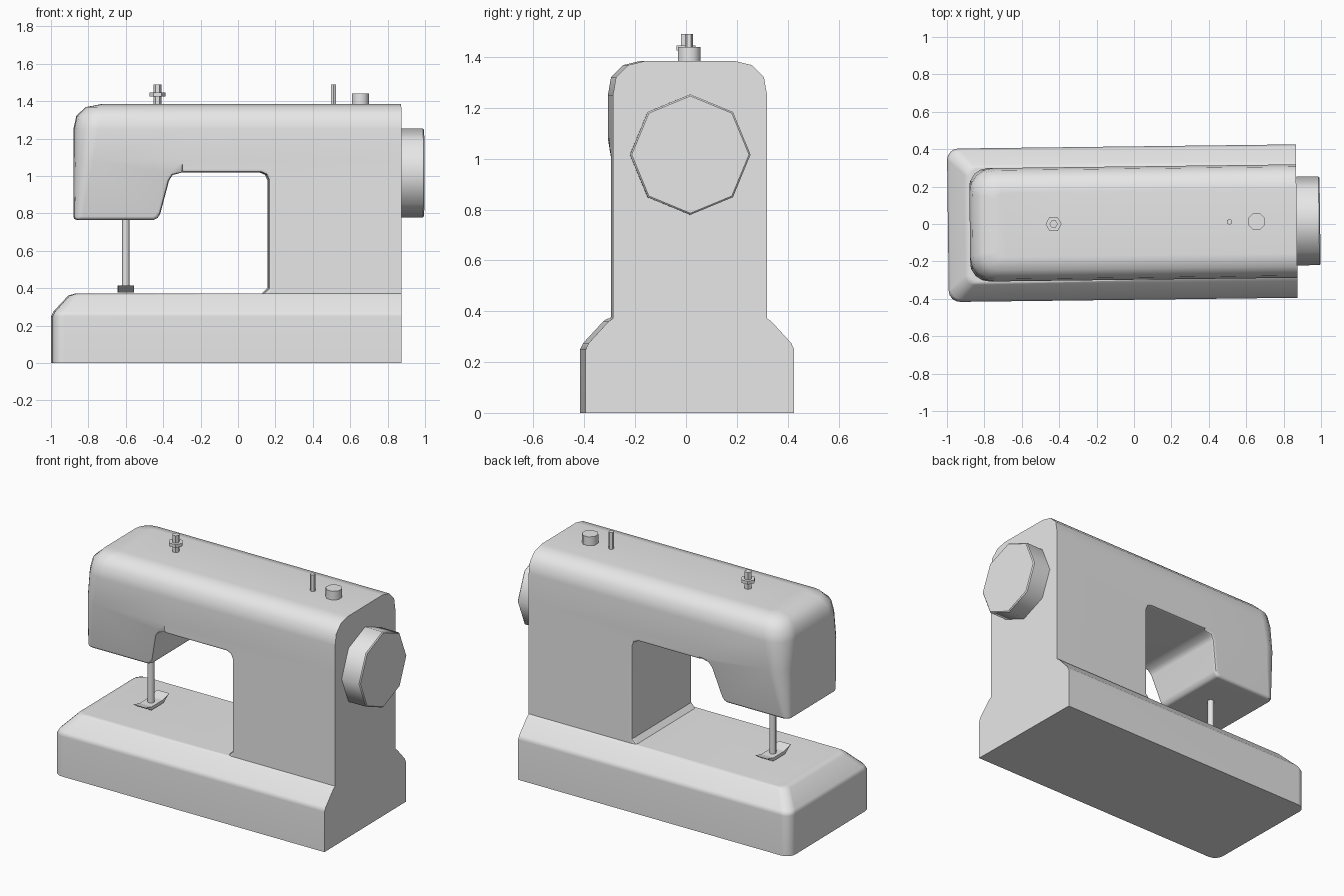
import bpy, bmesh
from math import pi, sin, cos, radians
from mathutils import Matrix, Vector

if "Cube" in bpy.data.objects:
    bpy.data.objects.remove(bpy.data.objects["Cube"])

grey = bpy.data.materials.new("plain grey")
grey.use_nodes = True
grey.diffuse_color = (0.8, 0.8, 0.8, 1)
grey.node_tree.nodes["Principled BSDF"].inputs["Base Color"].default_value = (0.8, 0.8, 0.8, 1)

TURN = radians(0.7)      # the whole machine stands slightly turned
RIGHT = 0.87             # flat wheel end of the body


def make(name, bm):
    bmesh.ops.recalc_face_normals(bm, faces=bm.faces)
    mesh = bpy.data.meshes.new(name)
    bm.to_mesh(mesh)
    bm.free()
    obj = bpy.data.objects.new(name, mesh)
    bpy.context.collection.objects.link(obj)
    mesh.materials.append(grey)
    obj.rotation_euler.z = TURN
    obj.location.y = 0.005
    return obj


def activate(obj):
    bpy.ops.object.select_all(action='DESELECT')
    obj.select_set(True)
    bpy.context.view_layer.objects.active = obj


def smooth(obj, angle=40):
    activate(obj)
    bpy.ops.object.shade_smooth_by_angle(angle=radians(angle))


def boolean(obj, other, operation):
    bpy.context.view_layer.update()
    mod = obj.modifiers.new("join", 'BOOLEAN')
    mod.object, mod.operation, mod.solver = other, operation, 'EXACT'
    activate(obj)
    bpy.ops.object.modifier_apply(modifier=mod.name)
    bpy.data.objects.remove(other)


def plan_ring(left, half, radius, z, steps=4):
    """Rectangle seen from above with its two left corners rounded."""
    pts = [Vector((RIGHT, -half, z)), Vector((RIGHT, half, z))]
    for side, start in ((1, pi / 2), (-1, pi)):
        for i in range(steps + 1):
            a = start + pi / 2 * i / steps
            pts.append(Vector((left + radius + radius * cos(a),
                               side * (half - radius) + radius * sin(a), z)))
    return pts


def loft(name, rings):
    bm = bmesh.new()
    loops = [[bm.verts.new(p) for p in ring] for ring in rings]
    for low, high in zip(loops, loops[1:]):
        for i in range(len(low)):
            j = (i + 1) % len(low)
            bm.faces.new((low[i], low[j], high[j], high[i]))
    bm.faces.new(loops[0])
    bm.faces.new(loops[-1])
    return make(name, bm)


def prism(name, profile, direction):
    """Extrude a closed profile, centred, along a direction."""
    bm = bmesh.new()
    d = Vector(direction)
    face = bm.faces.new([bm.verts.new(Vector(p) - d / 2) for p in profile])
    new = bmesh.ops.extrude_face_region(bm, geom=[face])["geom"]
    bmesh.ops.translate(bm, vec=d, verts=[v for v in new if isinstance(v, bmesh.types.BMVert)])
    return make(name, bm)


def rod(name, x, y, low, high, radius, sides, phase=0.0):
    bm = bmesh.new()
    bmesh.ops.create_cone(bm, cap_ends=True, segments=sides, radius1=radius, radius2=radius,
                          depth=high - low,
                          matrix=Matrix.Translation((x, y, (low + high) / 2)) @ Matrix.Rotation(phase, 4, 'Z'))
    obj = make(name, bm)
    smooth(obj, 50 if sides < 8 else 46)
    return obj


# Column, arm and head as one rounded block
HALF, LEFT = 0.303, -0.878
upper = [(0.2, 0, 0, 0.03), (0.7, 0, 0, 0.03), (1.08, 0, 0, 0.10), (1.25, 0, 0, 0.13),
         (1.32, 0.015, 0.012, 0.125), (1.368, 0.065, 0.06, 0.09), (1.385, 0.155, 0.13, 0.04)]
body = loft("body", [plan_ring(LEFT + dx, HALF - dy, r, z) for z, dx, dy, r in upper])

# Opening below the arm and head
opening = [(-1.2, 0.1), (-1.2, 0.765), (-0.455, 0.765), (-0.432, 0.775), (-0.418, 0.80),
           (-0.372, 0.975), (-0.353, 1.005), (-0.31, 1.018), (0.12, 1.018), (0.148, 1.006),
           (0.16, 0.978), (0.16, 0.40), (0.13, 0.37), (0.13, 0.1)]
cutter = prism("opening_cutter", [(x, 0, z) for x, z in opening], (0, 2, 0))
cutter.hide_render = True
boolean(body, cutter, 'DIFFERENCE')

# Narrow the head towards its bottom and soften the cut edges
bm = bmesh.new()
bm.from_mesh(body.data)
bmesh.ops.remove_doubles(bm, verts=bm.verts, dist=0.0005)
bmesh.ops.bisect_plane(bm, geom=bm.verts[:] + bm.edges[:] + bm.faces[:],
                       plane_co=(-0.30, 0, 0), plane_no=(1, 0, 0))
for v in bm.verts:
    if v.co.x < -0.305 and v.co.z < 1.07:
        v.co.y *= 1 - 0.17 * (1.07 - v.co.z) / 0.3
bm.normal_update()
sharp = [e for e in bm.edges if len(e.link_faces) == 2
         and e.calc_face_angle(0) > radians(50)
         and max(v.co.x for v in e.verts) < RIGHT - 0.01
         and min(v.co.z for v in e.verts) > 0.25]
bmesh.ops.bevel(bm, geom=sharp, offset=0.018, segments=2, profile=0.5,
                affect='EDGES', clamp_overlap=True)
bm.to_mesh(body.data)
bm.free()

# Base with sloping shoulders
base = [(0, 0, 0, 0.06), (0.25, 0, 0, 0.06), (0.275, 0.012, 0.012, 0.06),
        (0.36, 0.09, 0.09, 0.05), (0.372, 0.13, 0.108, 0.04)]
plinth = loft("base", [plan_ring(-0.995 + dx, 0.41 - dy, r, z) for z, dx, dy, r in base])
boolean(body, plinth, 'UNION')
smooth(body)
weighted = body.modifiers.new("even shading", 'WEIGHTED_NORMAL')
weighted.keep_sharp = True

# Hand wheel with a softened rim
wheel = [(0, 0.237 * cos(i * pi / 4), 1.016 + 0.237 * sin(i * pi / 4)) for i in range(8)]
hand_wheel = prism("hand_wheel", [(0.925, y, z) for _, y, z in wheel], (0.14, 0, 0))
rim = hand_wheel.modifiers.new("rim", 'BEVEL')
rim.width, rim.segments, rim.limit_method, rim.angle_limit = 0.006, 1, 'ANGLE', radians(60)
smooth(hand_wheel, 50)

# Fittings on top
rod("thread_guide_post", -0.43, 0, 1.37, 1.49, 0.022, 6, pi / 6)
rod("thread_guide_disc", -0.43, 0, 1.425, 1.445, 0.043, 6, pi / 6)
rod("spool_pin", 0.51, 0, 1.37, 1.49, 0.016, 6)
rod("stitch_knob", 0.655, 0, 1.37, 1.44, 0.048, 8, pi / 8)

# Needle bar and presser foot with upturned ends
rod("needle_bar", -0.60, 0, 0.385, 0.80, 0.02, 8)
foot = [(-0.12, 0.415), (-0.06, 0.378), (0.06, 0.378), (0.12, 0.415), (0.055, 0.398), (-0.055, 0.398)]
prism("presser_foot", [(-0.60, y, z) for y, z in foot], (0.085, 0, 0))
